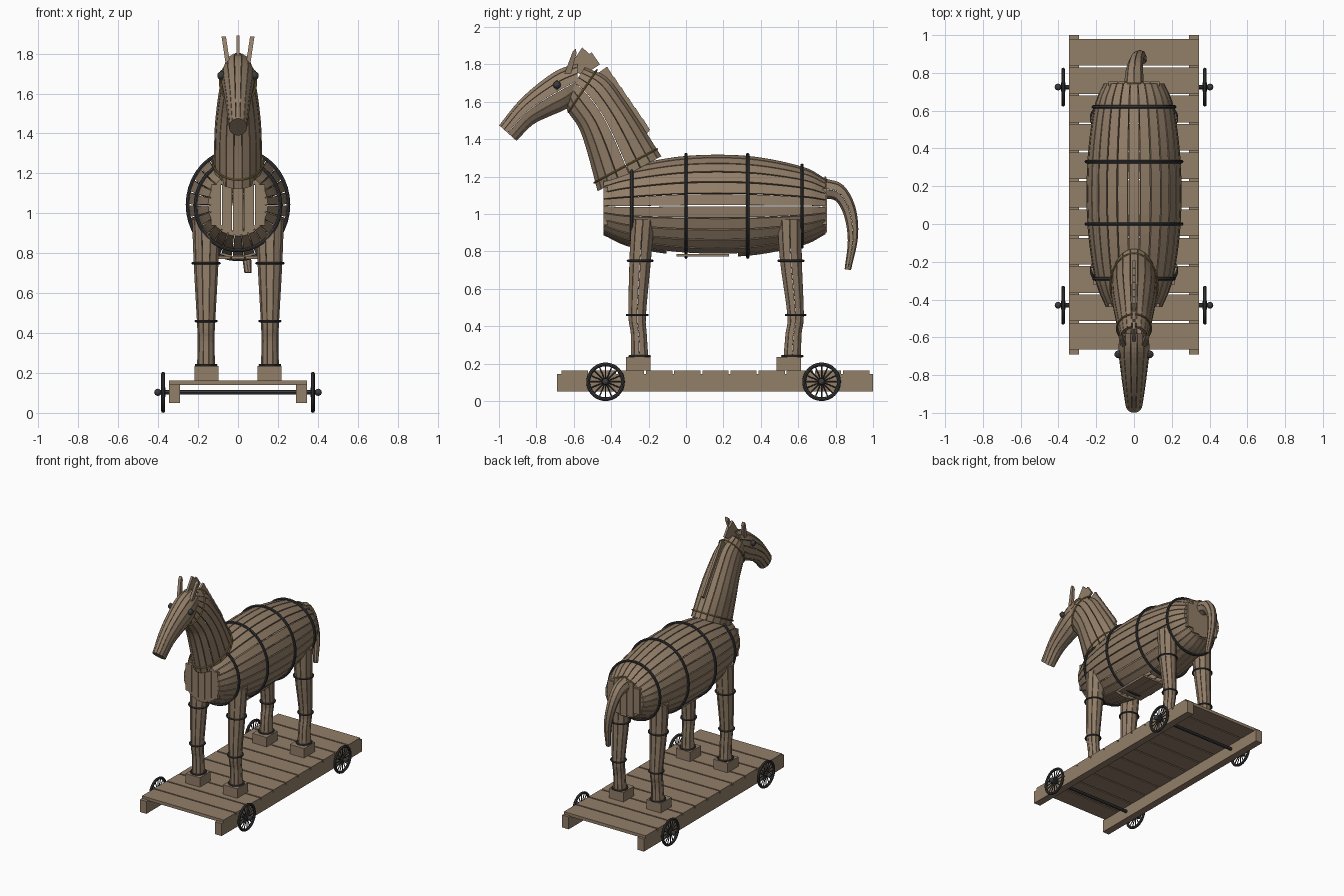
import bpy, bmesh, math
from mathutils import Vector

cube = bpy.data.objects.get("Cube")
if cube:
    bpy.data.objects.remove(cube, do_unlink=True)


def material(name, rgb):
    m = bpy.data.materials.new(name)
    m.use_nodes = True
    m.diffuse_color = (*rgb, 1)
    m.node_tree.nodes["Principled BSDF"].inputs["Base Color"].default_value = (*rgb, 1)
    return m


WOOD = material("weathered wood", (0.29, 0.21, 0.14))
IRON = material("dark iron", (0.045, 0.045, 0.048))
ROPE = material("golden rope", (0.3, 0.2, 0.06))


def finish(name, bm, mat):
    bmesh.ops.recalc_face_normals(bm, faces=bm.faces)
    me = bpy.data.meshes.new(name)
    bm.to_mesh(me)
    bm.free()
    me.materials.append(mat)
    ob = bpy.data.objects.new(name, me)
    bpy.context.collection.objects.link(ob)
    return ob


def boxes(name, spans, mat=WOOD):
    """One object from boxes given as (x0, x1, y0, y1, z0, z1)."""
    bm = bmesh.new()
    for x0, x1, y0, y1, z0, z1 in spans:
        for v in bmesh.ops.create_cube(bm, size=1)["verts"]:
            v.co = (x1 if v.co.x > 0 else x0, y1 if v.co.y > 0 else y0, z1 if v.co.z > 0 else z0)
    return finish(name, bm, mat)


def plate(name, outline, x0, x1, lean=0):
    """Side profile of (y, z) points, thickened from x0 to x1."""
    bm = bmesh.new()
    base = outline[0][1]
    sides = [[bm.verts.new((x + lean * (z - base), y, z)) for y, z in outline] for x in (x0, x1)]
    for s in sides:
        bm.faces.new(s)
    n = len(outline)
    for i in range(n):
        j = (i + 1) % n
        bm.faces.new((sides[0][i], sides[0][j], sides[1][j], sides[1][i]))
    return finish(name, bm, WOOD)


def rods(name, paths, radius, mat=IRON, cyclic=False):
    """Round bars along point paths, as one mesh."""
    cu = bpy.data.curves.new(name, 'CURVE')
    cu.dimensions = '3D'
    cu.bevel_depth = radius
    cu.bevel_resolution = 2
    cu.use_fill_caps = True
    for path in paths:
        sp = cu.splines.new('POLY')
        sp.points.add(len(path) - 1)
        sp.use_cyclic_u = cyclic
        for p, co in zip(sp.points, path):
            p.co = (*co, 1)
    cu.materials.append(mat)
    ob = bpy.data.objects.new(name, cu)
    bpy.context.collection.objects.link(ob)
    bpy.ops.object.select_all(action='DESELECT')
    ob.select_set(True)
    bpy.context.view_layer.objects.active = ob
    bpy.ops.object.convert(target='MESH')
    bpy.ops.object.shade_smooth_by_angle()
    return ob


# A section is (y0, z0, y1, z1, half_width, x): two opposite points and a width
def on_section(s, a, grow=0.0, scale=1.0):
    c = Vector((s[5], (s[0] + s[2]) / 2, (s[1] + s[3]) / 2))
    v = Vector((0, (s[2] - s[0]) / 2, (s[3] - s[1]) / 2))
    v *= scale * (1 + grow / v.length)
    return c + Vector(((s[4] + grow) * scale * math.cos(a), 0, 0)) + v * math.sin(a)


def smooth_sections(keys, steps):
    ks = [Vector(k) for k in keys]
    ks = [2 * ks[0] - ks[1]] + ks + [2 * ks[-1] - ks[-2]]
    out = []
    for i in range(1, len(ks) - 2):
        p, q, r, s = ks[i - 1:i + 3]
        for k in range(steps):
            t = k / steps
            out.append(0.5 * (2 * q + (r - p) * t + (2 * p - 5 * q + 4 * r - s) * t * t
                              + (3 * q - p - 3 * r + s) * t ** 3))
    return out + [ks[-2]]


def staved(name, keys, count, gap=0.1, thick=0.02, steps=4, opening=None, cap=False):
    """Coopered shell: separate staves running through the sections."""
    secs = smooth_sections(keys, steps)
    bm = bmesh.new()
    for i in range(count):
        a0 = (i + gap / 2) / count * math.tau
        a1 = (i + 1 - gap / 2) / count * math.tau
        runs = [secs]
        if opening and math.sin((a0 + a1) / 2) < -0.95:
            runs = [[s for s in secs if s[0] < opening[0]], [s for s in secs if s[0] > opening[1]]]
        for run in runs:
            loops = [[bm.verts.new(on_section(s, a, g)) for a, g in
                      ((a0, 0), (a1, 0), (a1, -thick), (a0, -thick))] for s in run]
            for p, q in zip(loops, loops[1:]):
                for k in range(4):
                    j = (k + 1) % 4
                    bm.faces.new((p[k], p[j], q[j], q[k]))
            bm.faces.new(loops[0])
            bm.faces.new(loops[-1])
    if cap:
        bm.faces.new([bm.verts.new(on_section(secs[0], k / count * math.tau, 0, 0.96))
                      for k in range(count)])
    return finish(name, bm, WOOD)


def hoop(name, section, radius=0.008, mat=IRON, grow=0.006):
    ring = [on_section(section, k / 40 * math.tau, grow) for k in range(40)]
    return rods(name, [ring], radius, mat, True)


# Wheeled platform
for side, sx in (("left", 1), ("right", -1)):
    a, b = sorted((sx * 0.29, sx * 0.345))
    boxes(side + "_rail", [(a, b, -0.69, 1.0, 0.05, 0.145)])
pitch = 1.655 / 11
boxes("deck_planks", [(-0.345, 0.345, -0.67 + i * pitch + 0.005, -0.67 + (i + 1) * pitch - 0.005, 0.14, 0.163)
                      for i in range(11)])

# Axles and spoked wheels
for end, y in (("front", -0.43), ("rear", 0.725)):
    hub = Vector((0, y, 0.103))
    rods(end + "_axle", [[hub - Vector((0.4, 0, 0)), hub + Vector((0.4, 0, 0))]], 0.012)
    for side, sx in (("left", 1), ("right", -1)):
        tag = f"{side}_{end}_"
        c = hub + Vector((sx * 0.375, 0, 0))
        rim = [Vector((0, math.cos(k / 32 * math.tau), math.sin(k / 32 * math.tau))) for k in range(32)]
        rods(tag + "wheel_rim", [[c + d * 0.093 for d in rim]], 0.01, IRON, True)
        rods(tag + "wheel_spokes", [[c, c + d * 0.09] for d in rim[::2]], 0.0035)
        rods(tag + "wheel_hub", [[c - Vector((0.012, 0, 0)), c + Vector((0.012, 0, 0))]], 0.023)
        bm = bmesh.new()
        bmesh.ops.create_uvsphere(bm, u_segments=12, v_segments=8, radius=0.018)
        bmesh.ops.translate(bm, verts=bm.verts, vec=hub + Vector((sx * 0.402, 0, 0)))
        finish(tag + "axle_knob", bm, IRON)

# Barrel body with hoops, belly hatch and end boards
BODY = [(-0.44, 0.885, -0.44, 1.20, 0.15, 0), (-0.29, 0.82, -0.29, 1.26, 0.207, 0),
        (0, 0.775, 0, 1.312, 0.247, 0), (0.33, 0.775, 0.33, 1.312, 0.247, 0),
        (0.62, 0.83, 0.62, 1.255, 0.21, 0), (0.745, 0.89, 0.745, 1.19, 0.16, 0)]
staved("body_staves", BODY, 26, 0.11, 0.022, 6, opening=(-0.09, 0.26))
for i, s in enumerate(BODY[1:5]):
    hoop(f"body_hoop_{i + 1}", s, 0.009)
boxes("belly_hatch", [(x - 0.033, x + 0.033, -0.05, 0.23, 0.772, 0.787) for x in (-0.07, 0, 0.07)])
for name, s, y0, y1 in (("chest_boards", BODY[0], -0.44, -0.42), ("rump_boards", BODY[-1], 0.73, 0.755)):
    half, mid = (s[3] - s[1]) / 2 - 0.01, (s[1] + s[3]) / 2
    spans = []
    for k in range(-2, 3):
        h = half * math.sqrt(1 - (k * 0.36) ** 2)
        spans.append((k * 0.055 - 0.026, k * 0.055 + 0.026, y0, y1, mid - h, mid + h))
    boxes(name, spans)

# Legs: (front y, back y, half width, height), with bands and hoof blocks
FRONT = [(-0.297, -0.2, 0.045, 0.24), (-0.297, -0.208, 0.042, 0.36), (-0.31, -0.212, 0.046, 0.46),
         (-0.305, -0.185, 0.062, 0.75), (-0.295, -0.165, 0.07, 0.97)]
REAR = [(0.52, 0.617, 0.045, 0.24), (0.53, 0.62, 0.042, 0.36), (0.54, 0.632, 0.046, 0.46),
        (0.5, 0.622, 0.062, 0.75), (0.485, 0.622, 0.07, 0.97)]
for end, rows, fy in (("front", FRONT, -0.255), ("rear", REAR, 0.55)):
    for side, sx in (("left", 1), ("right", -1)):
        tag = f"{side}_{end}_"
        leg = [(y0, z, y1, z, w, sx * 0.16) for y0, y1, w, z in rows]
        staved(tag + "leg", leg, 10, 0.07, 0.015)
        for label, i in (("ankle", 0), ("knee", 2), ("thigh", 3)):
            hoop(tag + label + "_band", leg[i], 0.006)
        x = sx * 0.158
        boxes(tag + "hoof_block", [(x - 0.06, x + 0.06, fy - 0.065, fy + 0.065, 0.163, 0.235)])

# Neck, head and tail
NECK = [(-0.475, 1.12, -0.13, 1.31, 0.12, 0), (-0.53, 1.33, -0.235, 1.475, 0.118, 0),
        (-0.575, 1.46, -0.32, 1.6, 0.107, 0), (-0.635, 1.55, -0.42, 1.73, 0.09, 0),
        (-0.65, 1.62, -0.54, 1.785, 0.072, 0)]
staved("neck_staves", NECK, 18, 0.08, 0.018)
HEAD = [(-0.905, 1.39, -1.0, 1.475, 0.046, 0), (-0.82, 1.475, -0.9, 1.6, 0.06, 0),
        (-0.73, 1.52, -0.79, 1.7, 0.073, 0), (-0.64, 1.56, -0.68, 1.775, 0.083, 0),
        (-0.58, 1.62, -0.58, 1.805, 0.072, 0)]
staved("head_staves", HEAD, 14, 0.08, 0.014, cap=True)
TAIL = [(0.745, 1.08, 0.745, 1.19, 0.052, 0), (0.8, 1.07, 0.84, 1.155, 0.045, 0.003),
        (0.845, 0.99, 0.905, 1.04, 0.036, 0.015), (0.865, 0.86, 0.92, 0.88, 0.028, 0.035),
        (0.848, 0.705, 0.882, 0.7, 0.018, 0.05)]
staved("tail_staves", TAIL, 8, 0.07, 0.012, cap=False)
hoop("tail_rope", TAIL[0], 0.005, ROPE)
hoop("throat_rope", (-0.625, 1.55, -0.48, 1.765, 0.085, 0), 0.005, ROPE)
hoop("chest_rope", (-0.485, 1.17, -0.16, 1.345, 0.12, 0), 0.005, ROPE)

# Eyes and ears
for side, sx in (("left", 1), ("right", -1)):
    bm = bmesh.new()
    bmesh.ops.create_uvsphere(bm, u_segments=12, v_segments=8, radius=0.021)
    bmesh.ops.translate(bm, verts=bm.verts, vec=(sx * 0.083, -0.69, 1.69))
    finish(side + "_eye", bm, IRON)
    hoop(side + "_eye_rope", (-0.69, 1.667, -0.69, 1.713, 0.004, sx * 0.084), 0.004, ROPE, 0)
    plate(side + "_ear", [(-0.65, 1.75), (-0.605, 1.87), (-0.59, 1.885), (-0.585, 1.86), (-0.615, 1.75)],
          sx * 0.04, sx * 0.062, sx * 0.15)

# Forelock and mane boards
plate("forelock", [(-0.63, 1.78), (-0.555, 1.89), (-0.515, 1.855), (-0.505, 1.865),
                   (-0.46, 1.8), (-0.55, 1.74)], -0.008, 0.008)
for k in range(6):
    y, z = -0.455 + 0.038 * k, 1.75 - 0.055 * k
    plate(f"mane_board_{k + 1}", [(y - 0.02, z), (y + 0.033, z + 0.038), (y + 0.072, z - 0.025),
                                  (y + 0.03, z - 0.08)], -0.008, 0.008)
